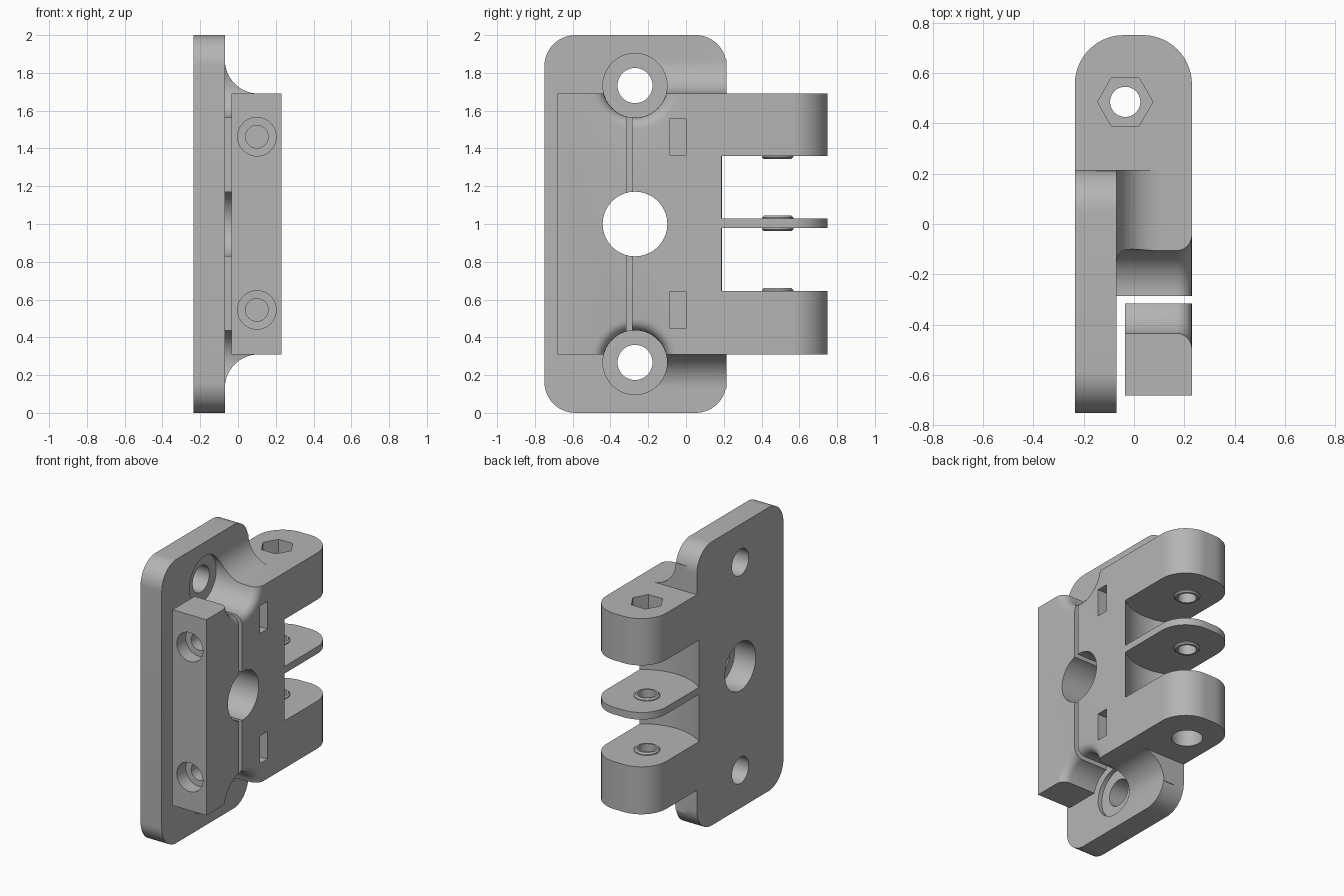
import bpy, bmesh, math

if "Cube" in bpy.data.objects:
    bpy.data.objects.remove(bpy.data.objects["Cube"])

grey = bpy.data.materials.new("plain_grey")
grey.diffuse_color = (0.46, 0.46, 0.46, 1)
grey.use_nodes = True
grey.node_tree.nodes["Principled BSDF"].inputs["Base Color"].default_value = grey.diffuse_color


def place(axis, a, b, t):
    """Profile point (a, b) at distance t along the axis."""
    return {"x": (t, a, b), "y": (a, t, b), "z": (a, b, t)}[axis]


def loft(name, axis, sections):
    """Solid from equal-length closed sections: [(t, points), ...]."""
    bm = bmesh.new()
    rings = [[bm.verts.new(place(axis, a, b, t)) for a, b in pts] for t, pts in sections]
    n = len(rings[0])
    for r0, r1 in zip(rings, rings[1:]):
        for i in range(n):
            j = (i + 1) % n
            bm.faces.new((r0[i], r0[j], r1[j], r1[i]))
    bm.faces.new(rings[0][::-1])
    bm.faces.new(rings[-1])
    bmesh.ops.recalc_face_normals(bm, faces=bm.faces)
    me = bpy.data.meshes.new(name)
    bm.to_mesh(me)
    bm.free()
    me.materials.append(grey)
    ob = bpy.data.objects.new(name, me)
    bpy.context.collection.objects.link(ob)
    return ob


def circle(a, b, r, n=64):
    return [(a + r * math.cos(math.tau * i / n), b + r * math.sin(math.tau * i / n)) for i in range(n)]


def lathe(name, axis, a, b, profile, n=64):
    return loft(name, axis, [(t, circle(a, b, r, n)) for t, r in profile])


def box(name, x, y, z):
    return loft(name, "z", [(t, [(x[0], y[0]), (x[1], y[0]), (x[1], y[1]), (x[0], y[1])]) for t in z])


def arc(a, b, r, start, end, n=14):
    return [(a + r * math.cos(math.radians(start + (end - start) * i / n)),
             b + r * math.sin(math.radians(start + (end - start) * i / n))) for i in range(n + 1)]


def combine(target, tools, operation):
    bpy.context.view_layer.objects.active = target
    for tool in tools:
        mod = target.modifiers.new("combine", "BOOLEAN")
        mod.operation, mod.solver, mod.object = operation, "EXACT", tool
        bpy.ops.object.modifier_apply(modifier=mod.name)
        bpy.data.objects.remove(tool)


X0, X1, PLATE = -0.235, 0.23, -0.07   # back face, front face, plate surface
Z0, Z1 = 0.31, 1.69                   # body height range
HOLE_Y = -0.27
PIN = (-0.035, 0.485)                 # hinge pin position
MOUNTS = (0.267, 1.733)
SCREWS = (0.545, 1.462)

# Mounting plate with rounded corners
R = 0.165
outline = (arc(0.215 - R, 2 - R, R, 0, 90) + arc(-0.75 + R, 2 - R, R, 90, 180)
           + arc(-0.75 + R, R, R, 180, 270) + arc(0.215 - R, R, R, 270, 360))
bracket = loft("hinge_bracket", "x", [(X0, outline), (PLATE, outline)])

# Body block, blended into the plate by concave fillets
F = 0.18
body = ([(-0.15, Z0 - F), (PLATE, Z0 - F)] + arc(PLATE + F, Z0 - F, F, 180, 90)[1:] + [(X1, Z0), (X1, Z1)]
        + arc(PLATE + F, Z1 + F, F, 270, 180) + [(-0.15, Z1 + F)])
body_block = loft("body", "y", [(-0.285, body), (0.215, body)])

# Hinge arms: one rounded block, split by two round windows
A = 0.195
arm = [(X0, 0.05), (X1, 0.05)] + arc(X1 - A, 0.75 - A, A, 0, 90) + arc(X0 + A, 0.75 - A, A, 90, 180)
arm_block = loft("arms", "z", [(Z0, arm), (Z1, arm)])
combine(bracket, [body_block, arm_block], "UNION")
combine(bracket, [lathe("window", "z", 0, 0.49, [(lo, 0.38), (hi, 0.38)], 96)
                  for lo, hi in ((0.645, 0.978), (1.028, 1.36))], "DIFFERENCE")

# Spacer bosses around the pin
combine(bracket, [lathe("boss", "z", *PIN, [(z - d * 0.01, 0.083), (z + d * 0.006, 0.083), (z + d * 0.016, 0.073)])
                  for z, d in ((0.645, 1), (0.978, -1), (1.028, 1), (1.36, -1))], "UNION")

# Pin bore, hexagonal nut pocket and round head pocket
combine(bracket, [
    lathe("pin_bore", "z", *PIN, [(0, 0.06), (2, 0.06)]),
    lathe("nut_pocket", "z", *PIN, [(1.57, 0.11), (1.8, 0.11)], 6),
    lathe("head_pocket", "z", *PIN, [(0.2, 0.1), (0.45, 0.1)])], "DIFFERENCE")

# Clamp bar, a separate block in front of the body
clamp = box("clamp_bar", (-0.035, X1), (-0.68, -0.315), (Z0, Z1))


def shared_cutters():
    """Mount pockets with flared mouths, centre bore and clamp screw holes."""
    flare = [(0.17 + 0.06 * math.sin(t), 0.17 + 0.06 * (1 - math.cos(t)))
             for t in [math.pi / 2 * i / 6 for i in range(7)]]
    cutters = [lathe("centre_bore", "x", HOLE_Y, 1.0, [(-0.5, 0.171), (0.5, 0.171)])]
    for z in MOUNTS:
        cutters.append(lathe("mount_pocket", "x", HOLE_Y, z, [(PLATE - 0.03, 0.17)] + flare + [(0.3, 0.235)]))
    for z in SCREWS:
        cutters.append(lathe("screw_hole", "y", 0.1, z,
                             [(-0.8, 0.102), (-0.58, 0.102), (-0.579, 0.06), (0.06, 0.06)], 48))
    return cutters


combine(clamp, shared_cutters(), "DIFFERENCE")
combine(bracket, shared_cutters(), "DIFFERENCE")

# Through holes in the plate and nut slots in the body
combine(bracket, [lathe("mount_hole", "x", HOLE_Y, z, [(-0.5, 0.093), (0.1, 0.093)], 48) for z in MOUNTS]
        + [box("nut_slot", (0.0, 0.4), (-0.085, 0.0), (z - 0.097, z + 0.097)) for z in SCREWS], "DIFFERENCE")

# Smooth curved walls, keep edges sharp
for ob in (bracket, clamp):
    bpy.ops.object.select_all(action="DESELECT")
    ob.select_set(True)
    bpy.context.view_layer.objects.active = ob
    bpy.ops.object.shade_smooth_by_angle(angle=math.radians(30))
